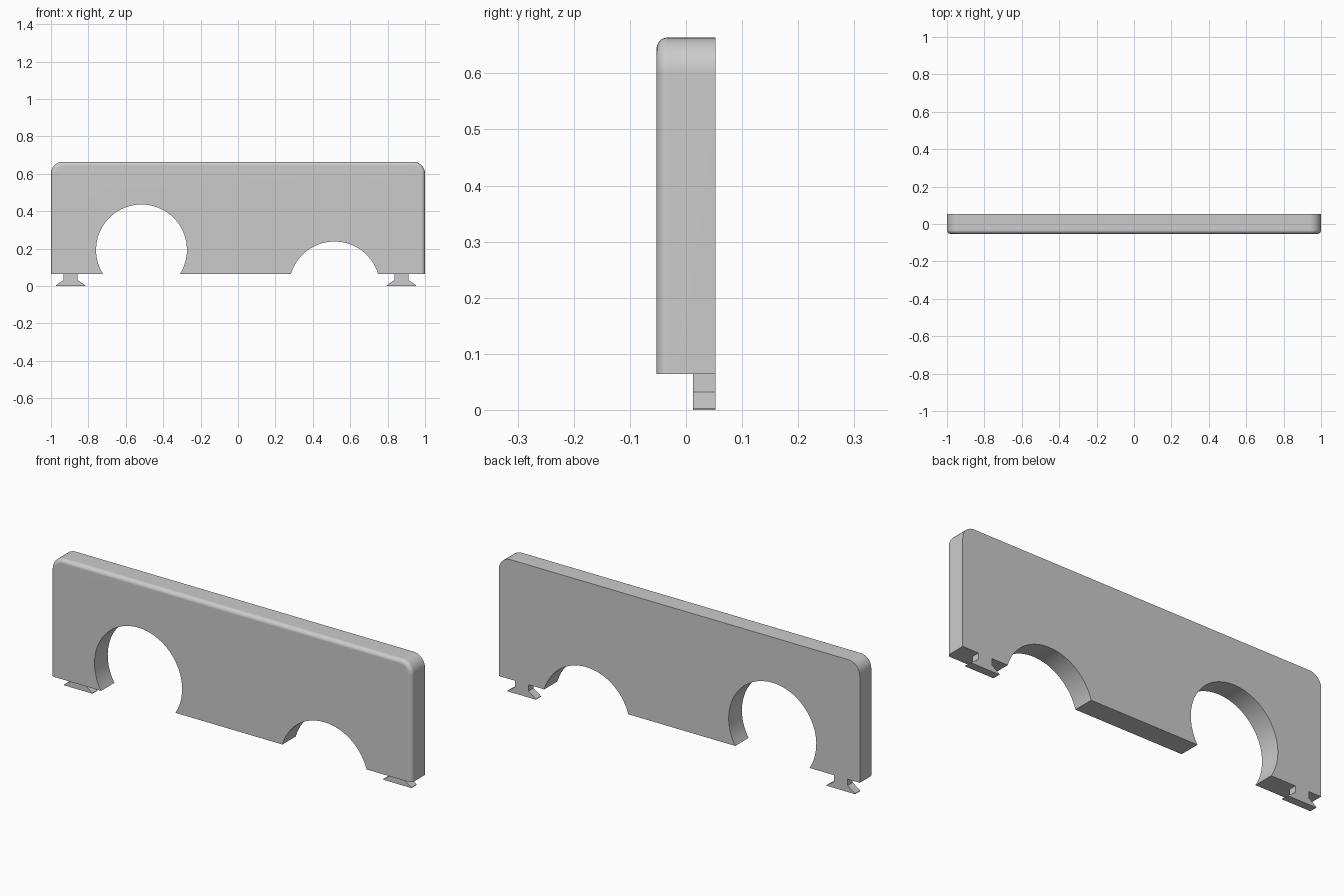
import bpy, bmesh
from math import sin, cos, pi, asin, radians

if "Cube" in bpy.data.objects:
    bpy.data.objects.remove(bpy.data.objects["Cube"])

BOTTOM, TOP, FRONT, BACK = 0.064, 0.664, -0.0525, 0.0525
CORNER, FILLET = 0.063, 0.02
ARCHES = [(-0.516, 0.193, 0.243), (0.516, -0.005, 0.243)]  # x, z, radius


def loft(name, rings):
    """Skin (y, outline) rings from back to front and cap both ends."""
    bm = bmesh.new()
    loops = [[bm.verts.new((x, y, z)) for x, z in pts] for y, pts in rings]
    n = len(loops[0])
    for a, b in zip(loops, loops[1:]):
        for i in range(n):
            j = (i + 1) % n
            bm.faces.new((a[i], a[j], b[j], b[i]))
    bm.faces.new(loops[0])
    bm.faces.new(loops[-1])
    bmesh.ops.recalc_face_normals(bm, faces=bm.faces)
    bmesh.ops.triangulate(bm, faces=[f for f in bm.faces if len(f.verts) > 4])
    mesh = bpy.data.meshes.new(name)
    bm.to_mesh(mesh)
    bm.free()
    obj = bpy.data.objects.new(name, mesh)
    bpy.context.collection.objects.link(obj)
    return obj


def panel_outline(inset):
    """Rounded top and sides pulled in by inset; arches stay fixed."""
    pts = [(-1 + inset, BOTTOM)]
    for cx, cz, r in ARCHES:
        low = asin((BOTTOM - cz) / r)
        start, end, steps = pi - low, low, 36
        for i in range(steps + 1):
            a = start + (end - start) * i / steps
            pts.append((cx + r * cos(a), cz + r * sin(a)))
    pts.append((1 - inset, BOTTOM))
    for cx, a0 in ((1 - CORNER, 0), (-1 + CORNER, pi / 2)):
        for i in range(9):
            a = a0 + pi / 2 * i / 8
            r = CORNER - inset
            pts.append((cx + r * cos(a), TOP - CORNER + r * sin(a)))
    return pts


# Panel with arches and a rounded front rim
rings = [(BACK, panel_outline(0))]
for i in range(7):
    a = pi / 2 * i / 6
    rings.append((FRONT + FILLET * (1 - sin(a)), panel_outline(FILLET * (1 - cos(a)))))
panel = loft("panel", rings)
bpy.context.view_layer.objects.active = panel
panel.select_set(True)
bpy.ops.object.shade_smooth_by_angle(angle=radians(30))
weighted = panel.modifiers.new("flat_front", "WEIGHTED_NORMAL")
weighted.keep_sharp = True

# Dovetail mounting feet, flush with the back
half = [(0.079, 0), (0.079, 0.003), (0.038, 0.032), (0.038, BOTTOM)]
for name, cx in (("left_foot", -0.895), ("right_foot", 0.874)):
    profile = [(cx + x, z) for x, z in half] + [(cx - x, z) for x, z in reversed(half)]
    loft(name, [(BACK, profile), (0.0125, profile)])
